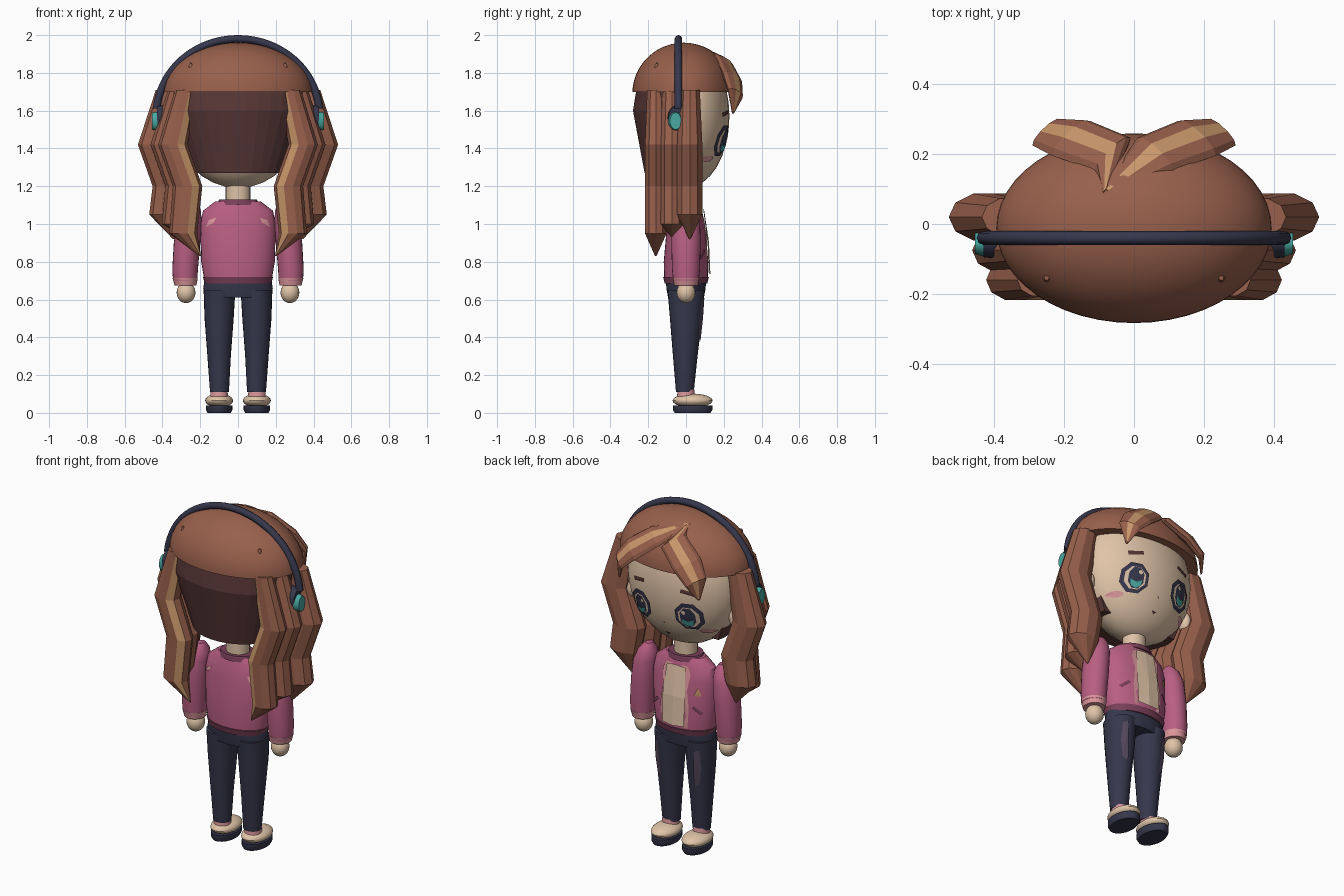
import bpy, bmesh, math
from mathutils import Vector

cube = bpy.data.objects.get("Cube")
if cube:
    bpy.data.objects.remove(cube, do_unlink=True)


def material(name, hexcode):
    lin = [((int(hexcode[i:i + 2], 16) / 255 + 0.055) / 1.055) ** 2.4 for i in (0, 2, 4)]
    m = bpy.data.materials.new(name)
    m.use_nodes = True
    m.diffuse_color = (*lin, 1)
    m.node_tree.nodes["Principled BSDF"].inputs["Base Color"].default_value = (*lin, 1)
    return m


HAIR = material("hair brown", "98604c")
DARK = material("dark brown", "573736")
TAN = material("tan highlight", "c8966a")
SKIN = material("warm cream", "e0c4a8")
NAVY = material("navy", "36374c")
PINK = material("rose pink", "b85f82")
PLUM = material("dark rose", "7a4058")
BLUSH = material("pale pink", "dc979c")
TEAL = material("teal", "48a8a0")
PATCH = material("faded purple", "55485c")
X, Y, Z = Vector((1, 0, 0)), Vector((0, 1, 0)), Vector((0, 0, 1))
SIDES = ((1, "left"), (-1, "right"))
rounded = []


def finish(name, bm, mats, smooth=True):
    me = bpy.data.meshes.new(name)
    bm.to_mesh(me)
    bm.free()
    for m in mats:
        me.materials.append(m)
    ob = bpy.data.objects.new(name, me)
    bpy.context.collection.objects.link(ob)
    if smooth:
        rounded.append(ob)
    return ob


def loft(name, secs, mats, n=24, s=1, u=X, v=Y, arc=None, stripe=None, smooth=True):
    """Skin elliptical sections (x, y, z, ru, rv); s = -1 mirrors in x."""
    bm = bmesh.new()
    a0, a1 = arc or (0, 360)
    steps = n - 1 if arc else n
    rings = []
    for x, y, z, ru, rv in secs:
        ring = []
        for i in range(n):
            a = math.radians(a0 + (a1 - a0) * i / steps)
            p = Vector((x, y, z)) + u * ru * math.cos(a) + v * rv * math.sin(a)
            ring.append(bm.verts.new((p.x * s, p.y, p.z)))
        rings.append(ring)
    for lo, hi in zip(rings, rings[1:]):
        for k in range(n):
            f = bm.faces.new((lo[k], lo[(k + 1) % n], hi[(k + 1) % n], hi[k]))
            f.material_index = int(k == stripe)
    bm.faces.new(rings[0])
    bm.faces.new(rings[-1])
    bmesh.ops.recalc_face_normals(bm, faces=bm.faces)
    return finish(name, bm, mats, smooth)


def ellipsoid(name, c, r, mat, seg=32, cut=None):
    bm = bmesh.new()
    bmesh.ops.create_uvsphere(bm, u_segments=seg, v_segments=seg // 2, radius=1)
    for w in bm.verts:
        w.co = Vector([c[i] + w.co[i] * r[i] for i in range(3)])
    if cut is not None:
        g = bm.verts[:] + bm.edges[:] + bm.faces[:]
        bmesh.ops.bisect_plane(bm, geom=g, plane_co=(0, 0, cut), plane_no=-Z, clear_outer=True)
        bmesh.ops.holes_fill(bm, edges=[e for e in bm.edges if e.is_boundary], sides=0)
    return finish(name, bm, [mat])


def decal(name, pts, surf, off, mat, s=1):
    """Thin painted patch: outline (x, z) laid on a surface y = surf(x, z)."""
    bm = bmesh.new()
    k = 1 if surf(0.1, pts[0][1]) > 0 else -1
    def vert(x, z):
        return bm.verts.new((x * s, surf(x, z) + off * k, z))
    mid = vert(sum(p[0] for p in pts) / len(pts), sum(p[1] for p in pts) / len(pts))
    ring = [vert(*p) for p in pts]
    for a, b in zip(ring, ring[1:] + ring[:1]):
        f = bm.faces.new((mid, a, b))
        f.normal_update()
        if f.normal.y * k < 0:
            f.normal_flip()
    return finish(name, bm, [mat], False)


def oval(cx, cz, rx, rz, n=8, turn=0.5):
    return [(cx + rx * math.cos((i + turn) * math.tau / n),
             cz + rz * math.sin((i + turn) * math.tau / n)) for i in range(n)]


def bar(cx, cz, length, height, tilt):
    c, t = math.cos(tilt), math.sin(tilt)
    return [(cx + a * length * c - b * height * t, cz + a * length * t + b * height * c)
            for a, b in ((-.5, -.5), (.5, -.5), (.5, .5), (-.5, .5))]


def surface_of(secs, side=1):
    """y of a vertical loft's front or back at (x, z)."""
    def f(x, z):
        for a, b in zip(secs, secs[1:]):
            if z <= b[2]:
                break
        t = min(1, max(0, (z - a[2]) / (b[2] - a[2])))
        cx, cy, _, rx, ry = [p + (q - p) * t for p, q in zip(a, b)]
        return cy + side * ry * math.sqrt(max(0.02, 1 - ((x - cx) / rx) ** 2))
    return f


def face_y(x, z):
    return .23 * math.sqrt(max(0, 1 - (x / .345) ** 2 - ((z - 1.57) / .38) ** 2))


# Head, hair cap and back hair
ellipsoid("head", (0, 0, 1.57), (.345, .23, .38), SKIN)
ellipsoid("hair_cap", (0, -.012, 1.69), (.395, .272, .27), HAIR, 48, cut=1.70)
loft("back_hair", [(0, -.01, 1.27, .25, .21), (0, -.01, 1.6, .375, .272),
                   (0, -.01, 1.705, .38, .255)], [DARK], 20, arc=(165, 375), smooth=False)
loft("neck", [(0, 0, 1.08, .065, .06), (0, 0, 1.24, .065, .06)], [SKIN])

# Headband
curve = bpy.data.curves.new("headband", "CURVE")
curve.dimensions = "3D"
curve.bevel_depth, curve.bevel_resolution, curve.use_fill_caps = .02, 2, True
line = curve.splines.new("POLY")
line.points.add(40)
for i, p in enumerate(line.points):
    a = math.radians(5 + 170 * i / 40)
    p.co = (.432 * math.cos(a), -.04, 1.575 + .405 * math.sin(a), 1)
curve.materials.append(NAVY)
bpy.context.collection.objects.link(bpy.data.objects.new("headband", curve))

# Body sections shared by the parts and their painted details
torso = [(0, 0, .70, .178, .115), (0, 0, .80, .195, .118), (0, 0, 1.0, .2, .1),
         (0, 0, 1.07, .185, .085), (0, 0, 1.12, .12, .07)]
leg = [(.098, -.006, .11, .05, .047), (.1, -.004, .3, .062, .065),
       (.1, 0, .5, .077, .085), (.098, 0, .65, .084, .098)]
chest, back, thigh = surface_of(torso), surface_of(torso, -1), surface_of(leg)

loft("jacket", torso, [PINK], 32)
loft("jacket_hem", [(0, 0, .685, .176, .113), (0, 0, .72, .186, .121)], [PLUM], 32)
loft("collar", [(0, 0, 1.1, .11, .085), (0, 0, 1.13, .1, .078)], [PLUM])
loft("hips", [(0, 0, .61, .178, .095), (0, 0, .66, .184, .104), (0, 0, .7, .178, .106)], [NAVY], 32)
decal("jacket_trim", [(-.085, .73), (.085, .73), (.092, .85), (.078, .95), (.09, 1.04),
                      (.07, 1.08), (-.07, 1.08), (-.09, 1.04), (-.078, .95), (-.092, .85)],
      chest, .006, BLUSH)
decal("shirt", [(-.07, .74), (0, .735), (.07, .74), (.072, .9), (.06, 1.075), (0, 1.08),
                (-.06, 1.075), (-.072, .9)], chest, .013, SKIN)
decal("jacket_badge", [(-.155, .925), (-.115, .925), (-.135, .975)], chest, .008, TAN)

# Hair locks: centre x, y, half width, depth, shoulder height, tip x, tip height
LOCKS = (("outer", .36, .02, .1, .07, 1.05, .34, .92),
         ("middle", .305, -.075, .088, .065, 1.0, .28, .93),
         ("inner", .275, -.16, .078, .06, .95, .2, .83))

for s, side in SIDES:
    for kind, cx, cy, w, d, low, tx, tip in LOCKS:
        loft(f"{side}_{kind}_hair_lock",
             [(tx, cy, tip, .004, .004), (cx + .015, cy, low, w * .95, d),
              (cx - .008, cy, 1.2, w, d), (cx + .07, cy, 1.42, w, d),
              (cx, cy, 1.71, w * .75, d * .8)], [HAIR, TAN], 10, s, stripe=6, smooth=False)

    # Fringe locks sweeping out from the parting
    out = Vector((.25, .7, .67)).normalized()
    across = Vector((.34, .17, -.32)).cross(out).normalized()
    start = -.08 * s
    loft(f"{side}_fringe", [(start, .09, 1.925, .012, .012), (.06, .2, 1.86, .075, .025),
                            (.18, .245, 1.77, .08, .028), (.25, .262, 1.69, .06, .022),
                            (.26, .25, 1.59, .008, .008)],
         [HAIR, TAN], 10, s, across, out, stripe=2, smooth=False)
    ellipsoid(f"{side}_hair_clip", (.25 * s, -.155, 1.83), (.012, .012, .024), HAIR, 10)

    # Ears and earphones
    ellipsoid(f"{side}_ear", (.335 * s, .02, 1.42), (.03, .04, .06), SKIN, 16)
    loft(f"{side}_earcup", [(.34, -.045, 1.56, .06, .075), (.43, -.045, 1.56, .05, .065)],
         [NAVY], 20, s, Y, Z)
    loft(f"{side}_earcup_light", [(.425, -.055, 1.545, .04, .05), (.455, -.055, 1.545, .03, .045)],
         [TEAL], 16, s, Y, Z)

    # Face details
    decal(f"{side}_eye_rim", oval(.155, 1.44, .08, .088), face_y, .007, NAVY, s)
    decal(f"{side}_eye_white", oval(.155, 1.437, .06, .066), face_y, .01, SKIN, s)
    decal(f"{side}_iris", oval(.152, 1.437, .044, .062), face_y, .013, NAVY, s)
    decal(f"{side}_iris_glow", [(.12, 1.425), (.128, 1.392), (.152, 1.38), (.176, 1.392),
                                (.184, 1.425), (.152, 1.412)], face_y, .017, TEAL, s)
    decal(f"{side}_eye_glint", oval(.135, 1.468, .012, .013, 6), face_y, .017, SKIN, s)
    decal(f"{side}_eyebrow", bar(.16, 1.585, .085, .022, -.2), face_y, .006, DARK, s)
    decal(f"{side}_cheek_blush", oval(.225, 1.345, .036, .016, 10), face_y, .006, BLUSH, s)

    # Arms
    loft(f"{side}_sleeve", [(.28, 0, .70, .064, .068), (.28, 0, .76, .068, .074),
                            (.27, 0, .9, .07, .078), (.258, 0, 1.02, .066, .074),
                            (.248, 0, 1.08, .05, .056), (.24, 0, 1.115, .02, .024)], [PINK], s=s)
    loft(f"{side}_cuff", [(.278, 0, .675, .058, .062), (.28, 0, .715, .067, .071)], [BLUSH], s=s)
    ellipsoid(f"{side}_hand", (.275 * s, 0, .637), (.05, .05, .056), SKIN, 20)

    # Jacket marks
    decal(f"{side}_back_mark", [(.115, 1.035), (.155, 1.02), (.17, .985), (.13, 1.005)],
          back, .006, BLUSH, s)
    decal(f"{side}_jacket_dash", bar(.135, .84, .06, .018, -.7), chest, .006, PLUM, s)

    # Legs, socks and shoes
    loft(f"{side}_trouser_leg", leg, [NAVY], s=s)
    decal(f"{side}_knee_patch", [(.105, .38), (.135, .4), (.15, .5), (.145, .6), (.12, .61),
                                 (.112, .5)], thigh, .006, PATCH, s)
    loft(f"{side}_sock", [(.1, 0, .08, .048, .048), (.1, 0, .125, .044, .044)], [BLUSH], s=s)
    loft(f"{side}_sole", [(.1, .035, 0, .062, .095), (.1, .035, .015, .07, .104),
                          (.1, .035, .04, .07, .104)], [NAVY], s=s)
    ellipsoid(f"{side}_shoe", (.1 * s, .035, .065), (.074, .106, .037), SKIN, 24)

# Nose and mouth
decal("nose", oval(0, 1.37, .006, .006, 6), face_y, .006, BLUSH)
decal("mouth", [(-.018, 1.3), (.018, 1.3), (0, 1.285)], face_y, .006, DARK)

# Smooth the rounded parts
bpy.ops.object.select_all(action="DESELECT")
for ob in rounded:
    ob.select_set(True)
bpy.context.view_layer.objects.active = rounded[0]
bpy.ops.object.shade_smooth_by_angle(angle=math.radians(35))
